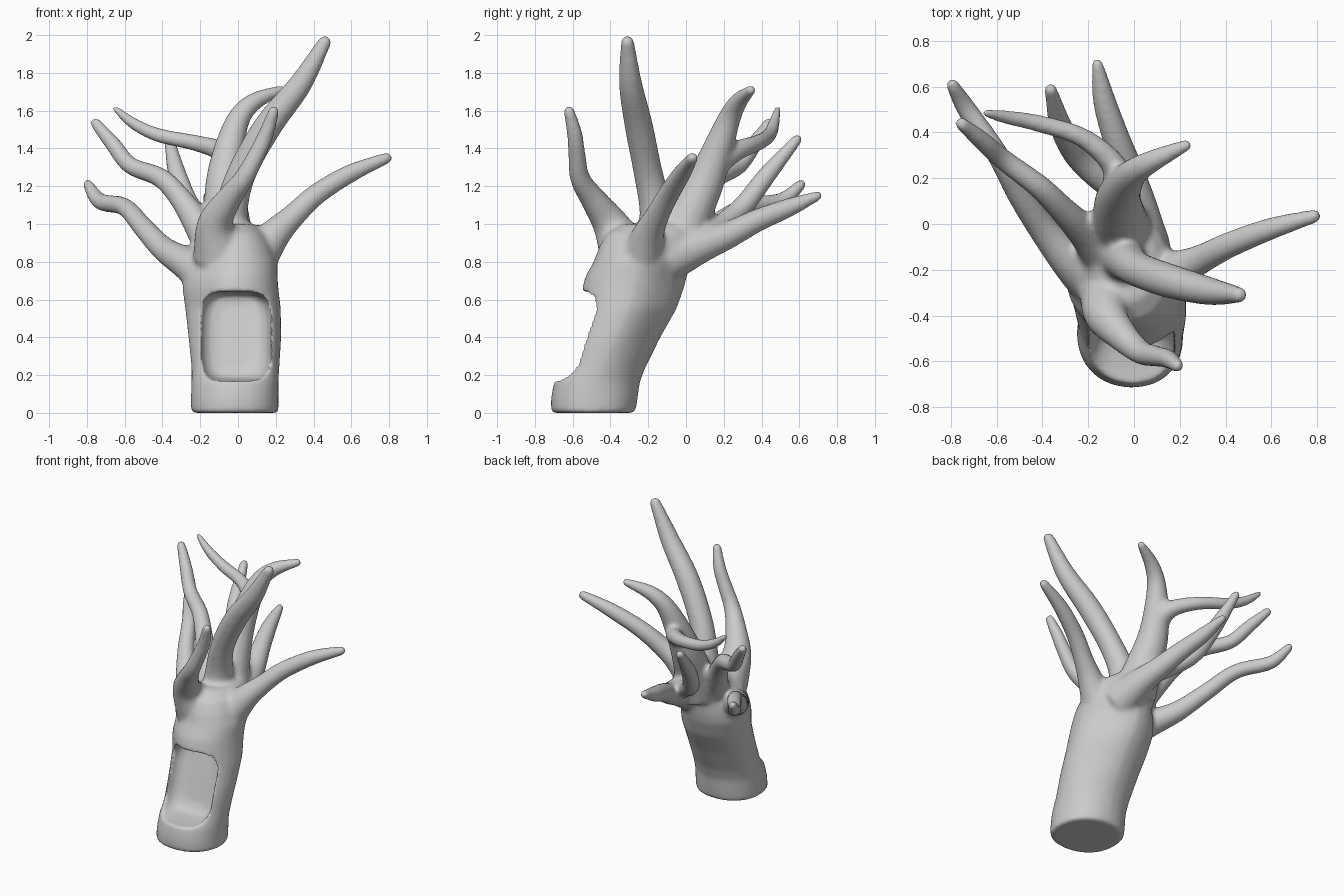
import bpy, bmesh, math
from mathutils import Vector

if "Cube" in bpy.data.objects:
    bpy.data.objects.remove(bpy.data.objects["Cube"])


def loft(bm, rings):
    """Closed tube through rings of equal length, capped at both ends."""
    loops = [[bm.verts.new(p) for p in ring] for ring in rings]
    n = len(loops[0])
    for a, b in zip(loops, loops[1:]):
        for i in range(n):
            bm.faces.new((a[i], a[(i + 1) % n], b[(i + 1) % n], b[i]))
    bm.faces.new(loops[0][::-1])
    bm.faces.new(loops[-1])


def superellipse(a, b, power, squeeze=0, n=32):
    """Squeeze pulls in the (+,+) and (-,-) corners."""
    out = []
    for i in range(n):
        t = 2 * math.pi * i / n
        c, s = math.cos(t), math.sin(t)
        k = 1 - squeeze * max(0, math.sin(2 * t))
        out.append((k * a * math.copysign(abs(c) ** (2 / power), c),
                    k * b * math.copysign(abs(s) ** (2 / power), s)))
    return out


def spline(pts, steps=6):
    """Catmull-Rom samples of (x, y, z, radius) points."""
    p = [Vector(q) for q in pts]
    p = [2 * p[0] - p[1]] + p + [2 * p[-1] - p[-2]]
    out = []
    for a, b, c, d in zip(p, p[1:], p[2:], p[3:]):
        for k in range(steps):
            t = k / steps
            out.append(0.5 * (2 * b + (c - a) * t + (2 * a - 5 * b + 4 * c - d) * t * t
                              + (3 * b - a - 3 * c + d) * t ** 3))
    return out + [p[-2]]


def branch(bm, pts, sides=14):
    s = spline(pts)
    pos = [v.to_3d() for v in s]
    rad = [max(v[3] * 1.02 + .001, 0.02) for v in s]
    # blunt rounded tip
    end = (pos[-1] - pos[-2]).normalized()
    pos.append(pos[-1] + end * rad[-1] * 0.8)
    rad.append(rad[-1] * 0.75)
    normal, rings = Vector((0.3, -1, 0.2)), []
    for i, c in enumerate(pos):
        t = (pos[min(i + 1, len(pos) - 1)] - pos[max(i - 1, 0)]).normalized()
        normal = (normal - t * normal.dot(t)).normalized()
        side = t.cross(normal)
        rings.append([c + rad[i] * (normal * math.cos(2 * math.pi * k / sides)
                                    + side * math.sin(2 * math.pi * k / sides))
                      for k in range(sides)])
    loft(bm, rings)


def finish(bm, name):
    bmesh.ops.recalc_face_normals(bm, faces=bm.faces)
    me = bpy.data.meshes.new(name)
    bm.to_mesh(me)
    bm.free()
    ob = bpy.data.objects.new(name, me)
    bpy.context.collection.objects.link(ob)
    return ob


# Leaning trunk: z, x min, x max, y front, y back, corner squeeze
bm = bmesh.new()
trunk = [(0.0, -.25, .215, -.715, -.268, .03), (.08, -.25, .215, -.715, -.255, .04),
         (.16, -.247, .215, -.7, -.245, .06), (.24, -.247, .22, -.655, -.215, .1),
         (.4, -.263, .23, -.605, -.135, .15), (.55, -.28, .228, -.56, -.05, .17),
         (.66, -.295, .215, -.55, -.01, .17), (.72, -.285, .21, -.535, .005, .16),
         (.8, -.25, .21, -.49, .025, .14), (.88, -.22, .185, -.46, .045, .08),
         (.95, -.18, .15, -.42, .045, .04), (1.0, -.11, .09, -.33, 0, 0)]
loft(bm, [[((x0 + x1) / 2 + u, (y0 + y1) / 2 + v, z)
           for u, v in superellipse((x1 - x0) / 2, (y1 - y0) / 2, 2.25, q)]
          for z, x0, x1, y0, y1, q in trunk])

# Bare branches, root to tip: x, y, z, radius
tall = [(-.04, -.16, .85, .12), (-.04, -.155, 1.05, .09), (.02, -.2, 1.27, .076),
        (.16, -.25, 1.52, .074), (.33, -.293, 1.74, .061), (.46, -.31, 1.965, .036)]
front = [(-.1, -.32, .84, .14), (-.12, -.4, 1.0, .095), (-.05, -.49, 1.13, .068),
         (.03, -.56, 1.24, .053), (.1, -.578, 1.37, .046), (.15, -.59, 1.48, .041),
         (.19, -.62, 1.6, .03)]
right = [(.08, -.24, .8, .12), (.19, -.2, .94, .085), (.29, -.155, 1.04, .064),
         (.42, -.09, 1.16, .056), (.6, -.02, 1.27, .048), (.79, .035, 1.35, .031)]
left_upper = [(-.1, -.15, .84, .12), (-.2, -.05, .98, .08), (-.3, .05, 1.13, .06),
              (-.41, .16, 1.245, .052), (-.57, .28, 1.31, .046), (-.66, .36, 1.42, .042),
              (-.755, .44, 1.535, .03)]
left_lower = [(-.14, -.28, .7, .12), (-.26, -.18, .785, .09), (-.39, -.03, .865, .066),
              (-.5, .13, .98, .055), (-.6, .31, 1.09, .048), (-.73, .5, 1.12, .044),
              (-.795, .61, 1.21, .029)]
rear_upper = [(-.04, -.05, .85, .14), (-.06, .01, 1.03, .12), (-.07, .1, 1.22, .1),
              (-.045, .17, 1.4, .08), (.005, .23, 1.56, .06), (.09, .28, 1.65, .047),
              (.23, .345, 1.71, .027)]
rear_twig = [(-.06, .13, 1.31, .08), (-.09, .26, 1.385, .055), (-.23, .38, 1.43, .043),
             (-.42, .44, 1.47, .038), (-.55, .465, 1.53, .032), (-.65, .485, 1.61, .02)]
rear_lower = [(.03, -.1, .82, .13), (.01, .08, .885, .09), (-.025, .22, .94, .072),
              (-.08, .38, 1.02, .06), (-.13, .54, 1.085, .05), (-.16, .7, 1.15, .027)]
rear_fork = [(.0, .12, .92, .07), (-.13, .19, .995, .06), (-.25, .3, 1.09, .056),
             (-.32, .43, 1.26, .049), (-.365, .59, 1.45, .029)]
for path in (tall, front, right, left_upper, left_lower,
             rear_upper, rear_twig, rear_lower, rear_fork):
    branch(bm, path)
tree = finish(bm, "tree_stump")

# Soft bowl-like niche carved into the front, tilted with the trunk
bm = bmesh.new()
rings = []
for y, kx, kz in ((-.9, 1.06, 1.02), (-.56, 1.04, 1.01), (-.5, .98, .99),
                  (-.45, .88, .96), (-.42, .72, .9), (-.405, .45, .7)):
    rings.append([(-.015 + u * kx, y + .3 * (v * kz), .405 + v * kz)
                  for u, v in superellipse(.19, .235, 4)])
loft(bm, rings)
cutter = finish(bm, "hollow_cutter")
cutter.hide_render = True

# Fuse, carve, then soften the joins
bpy.context.view_layer.objects.active = tree
tree.select_set(True)


def fuse(size):
    m = tree.modifiers.new("fuse", 'REMESH')
    m.mode, m.voxel_size = 'VOXEL', size


def soften(times):
    m = tree.modifiers.new("soften", 'SMOOTH')
    m.factor, m.iterations = 0.5, times


fuse(.014)
soften(6)
cut = tree.modifiers.new("hollow", 'BOOLEAN')
cut.operation, cut.solver, cut.object = 'DIFFERENCE', 'EXACT', cutter
fuse(.011)
soften(6)
for name in [m.name for m in tree.modifiers]:
    bpy.ops.object.modifier_apply(modifier=name)
bpy.data.objects.remove(cutter)
low = min(v.co.z for v in tree.data.vertices)
for v in tree.data.vertices:
    v.co.z -= low
bpy.ops.object.shade_smooth_by_angle(angle=math.radians(50))
